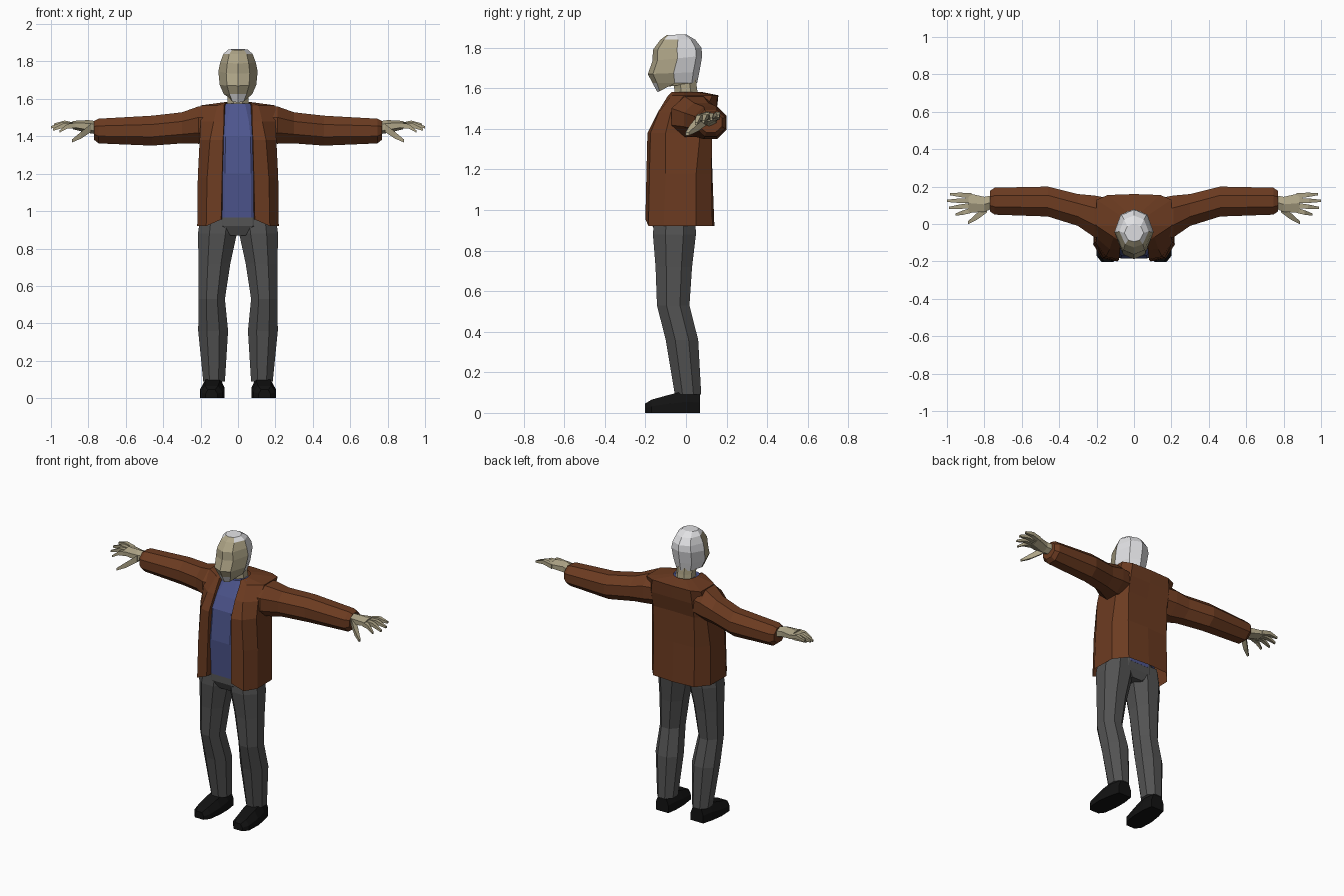
import bpy, bmesh, math
from mathutils import Vector

if "Cube" in bpy.data.objects:
    bpy.data.objects.remove(bpy.data.objects["Cube"])


def material(name, rgb):
    m = bpy.data.materials.new(name)
    m.diffuse_color = (*rgb, 1)
    m.use_nodes = True
    m.node_tree.nodes["Principled BSDF"].inputs["Base Color"].default_value = m.diffuse_color
    return m


JACKET = material("brown_jacket", (0.15, 0.044, 0.015))
SHIRT = material("blue_shirt", (0.075, 0.092, 0.27))
TROUSERS = material("grey_cloth", (0.085, 0.085, 0.085))
SHOE = material("black_leather", (0.006, 0.006, 0.006))
SKIN = material("skin", (0.42, 0.37, 0.24))
HAIR = material("white_hair", (0.75, 0.75, 0.77))


def loft(name, rings, mats, closed=True, caps=True, mirror=False, rule=None):
    """Skin a list of equal-length point rings into one flat-shaded object."""
    bm = bmesh.new()
    rows = [[bm.verts.new(p) for p in r] for r in rings]
    n = len(rows[0])
    for a, b in zip(rows, rows[1:]):
        for i in range(n if closed else n - 1):
            j = (i + 1) % n
            bm.faces.new((a[i], a[j], b[j], b[i]))
    if caps:
        bm.faces.new(rows[0][::-1])
        bm.faces.new(rows[-1])
    bmesh.ops.recalc_face_normals(bm, faces=bm.faces)
    if rule:
        for f in bm.faces:
            f.material_index = rule(f.calc_center_median())
    me = bpy.data.meshes.new(name)
    bm.to_mesh(me)
    bm.free()
    for m in mats:
        me.materials.append(m)
    ob = bpy.data.objects.new(name, me)
    bpy.context.collection.objects.link(ob)
    if mirror:
        mod = ob.modifiers.new("mirror", "MIRROR")
        mod.use_clip = True
        mod.merge_threshold = 0.0005
    return ob


def polygon(n, ru, rv):
    """Flat-sided polygon whose half-extents are ru and rv."""
    k = 1 / math.cos(math.pi / n)
    for i in range(n):
        a = (i + 0.5) * 2 * math.pi / n
        yield ru * k * math.cos(a), rv * k * math.sin(a)


def ring_z(z, xc, rx, yc, ry, n=8):
    return [(xc + u, yc + v, z) for u, v in polygon(n, rx, ry)]


def ring_x(x, yc, ry, zc, rz, n=8):
    return [(x, yc + u, zc + v) for u, v in polygon(n, ry, rz)]


# Open jacket body: half outline from the front opening round to the back centre
body = [
    (0.92, [(.085, -.16), (.09, -.20), (.17, -.185), (.218, -.11), (.215, .05), (.15, .13), (0, .14)]),
    (1.18, [(.08, -.16), (.085, -.195), (.165, -.18), (.215, -.10), (.213, .05), (.15, .125), (0, .13)]),
    (1.38, [(.075, -.15), (.08, -.19), (.15, -.175), (.205, -.10), (.20, .07), (.15, .13), (0, .125)]),
    (1.48, [(.07, -.11), (.075, -.14), (.13, -.135), (.20, -.075), (.20, .09), (.15, .15), (0, .15)]),
    (1.565, [(.068, -.06), (.075, -.088), (.11, -.07), (.20, -.01), (.20, .13), (.14, .155), (0, .16)]),
    (1.582, [(.06, -.05), (.065, -.07), (.07, -.05), (.075, -.01), (.065, .04), (.04, .065), (0, .075)]),
]
rings = [[(x, y, z + (0.035 if z < 1 and i < 2 else 0)) for i, (x, y) in enumerate(pts)]
         for z, pts in body]
loft("jacket_body", rings, [JACKET], closed=False, caps=False, mirror=True)

# Sleeves
sleeve = [(.12, .035, .10, 1.465, .09), (.21, .04, .112, 1.46, .10),
          (.30, .075, .085, 1.445, .083), (.46, .12, .08, 1.43, .08),
          (.745, .122, .072, 1.428, .066), (.77, .122, .055, 1.432, .05)]
loft("jacket_sleeve", [ring_x(*r) for r in sleeve], [JACKET], mirror=True)

# Shirt
shirt = [(.965, .17, -.168, .05), (1.2, .17, -.185, .06), (1.4, .16, -.168, .05),
         (1.48, .14, -.13, .05), (1.575, .09, -.075, .04)]
loft("shirt", [ring_z(z, 0, w, (f + b) / 2, (b - f) / 2) for z, w, f, b in shirt], [SHIRT])

# Trousers: hips and legs
hips = [(.87, .09, -.055, .085), (.92, .19, -.058, .106), (1.0, .185, -.055, .105)]
loft("trouser_hips", [ring_z(z, 0, w, y, r) for z, w, y, r in hips], [TROUSERS])
leg = [(.09, .128, .058, .01, .065), (.36, .133, .08, -.02, .08), (.53, .14, .07, -.063, .08),
       (.72, .126, .085, -.06, .09), (.88, .11, .104, -.057, .106), (.98, .10, .10, -.055, .10)]
loft("trouser_leg", [ring_z(*r) for r in leg], [TROUSERS], mirror=True)

# Shoes: flat-soled sections from toe to heel (y, centre x, half width, height)
shoe = [(-.203, .142, .032, .045), (-.17, .142, .058, .065), (-.08, .138, .066, .09),
        (0, .132, .06, .11), (.068, .128, .046, .10)]
loft("shoe", [[(x - w, y, 0), (x + w, y, 0), (x + w, y, h * .5), (x + w * .6, y, h),
               (x - w * .6, y, h), (x - w, y, h * .5)] for y, x, w, h in shoe],
     [SHOE], mirror=True)

# Neck
loft("neck", [ring_z(1.53, 0, .062, .005, .06), ring_z(1.60, 0, .056, -.002, .056),
              ring_z(1.68, 0, .056, -.015, .06)], [SKIN])

# Head levels: front z, back z, front y, back y, half width
levels = [(1.58, 1.635, -.14, -.04, .05), (1.625, 1.625, -.165, .055, .076),
          (1.67, 1.68, -.188, .066, .098), (1.735, 1.76, -.165, .08, .105),
          (1.79, 1.80, -.163, .076, .095), (1.84, 1.84, -.125, .045, .078),
          (1.862, 1.866, -.095, .0, .052)]


def head_ring(zf, zb, yf, yb, w):
    half = [(0, 0), (.6, .1), (1, .5), (.68, .88), (0, 1)]
    outline = half + [(-x, t) for x, t in half[3:0:-1]]
    return [(x * w, yf + t * (yb - yf), zf + t * (zb - zf)) for x, t in outline]


def head_colour(c):
    beard = c.z < 1.625 and abs(c.x) < .04
    hair = c.y > -.075 and c.z > 1.64
    return 1 if beard or hair else 0


loft("head", [head_ring(*l) for l in levels], [SKIN, HAIR], rule=head_colour)

# Hands: palm, four fingers and a thumb
palm = [(.75, .12, .035, 1.445, .03), (.80, .105, .04, 1.452, .03), (.885, .112, .052, 1.46, .019)]
loft("palm", [ring_x(*r, n=6) for r in palm], [SKIN], mirror=True)


def digit(name, path, radii):
    loft(name, [ring_x(p[0], p[1], r, p[2], r, n=4) for p, r in zip(path, radii)],
         [SKIN], mirror=True)


tips = [(.955, .05, 1.425), (.99, .086, 1.435), (1.0, .124, 1.448), (.985, .16, 1.462)]
for i, tip in enumerate(tips):
    base = Vector((.87, .073 + .026 * i, 1.458))
    mid = base.lerp(Vector(tip), .5) + Vector((0, 0, .012))
    digit(f"finger_{i + 1}", [base, mid, tip], (.014, .012, .006))
digit("thumb", [(.785, .085, 1.445), (.84, .04, 1.405), (.888, .006, 1.375)], (.022, .018, .008))
